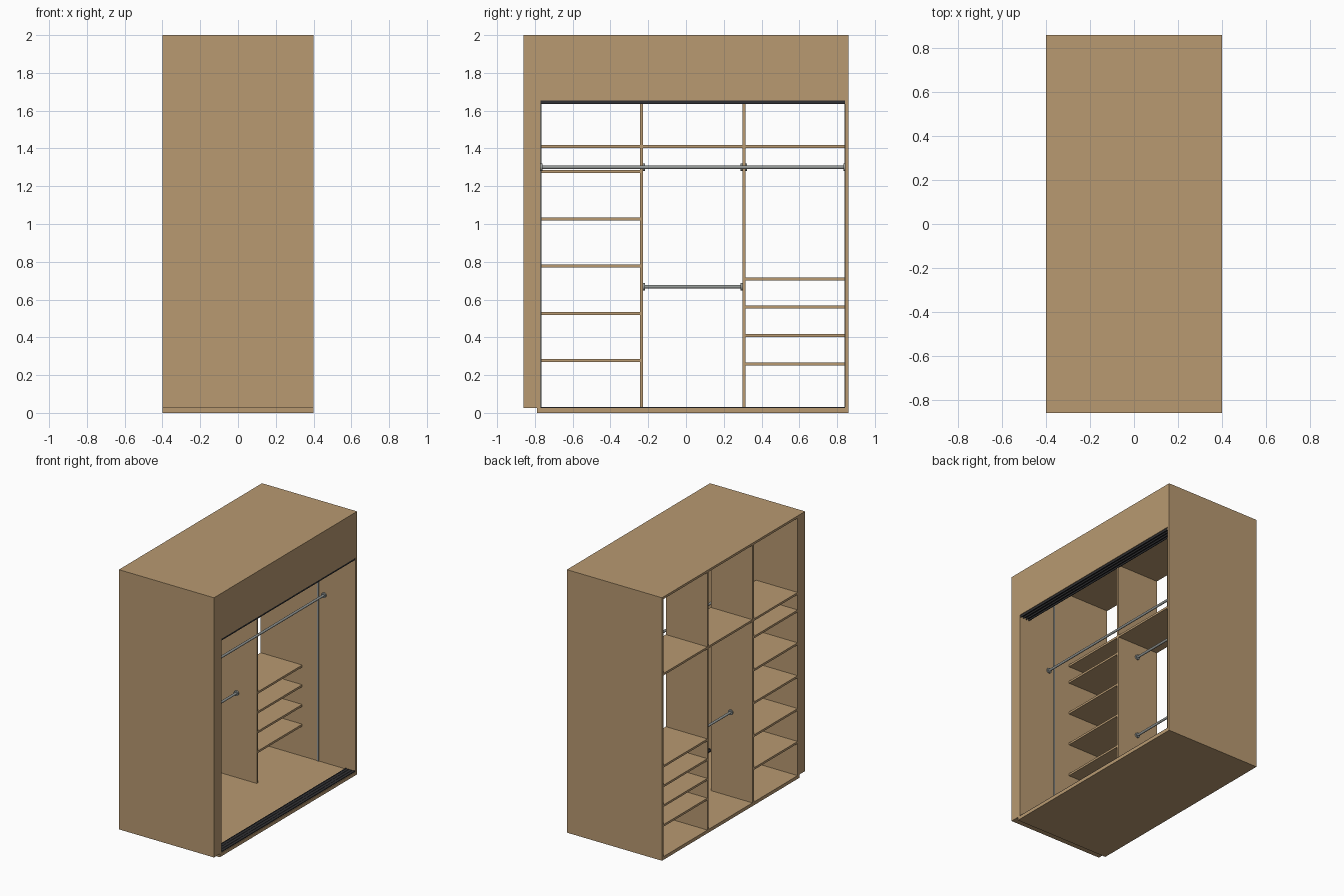
import bpy, bmesh, math
from mathutils import Matrix

if "Cube" in bpy.data.objects:
    bpy.data.objects.remove(bpy.data.objects["Cube"])


def material(name, rgb):
    m = bpy.data.materials.new(name)
    m.diffuse_color = (*rgb, 1)
    m.use_nodes = True
    m.node_tree.nodes["Principled BSDF"].inputs["Base Color"].default_value = m.diffuse_color
    return m


WOOD = material("oak wood", (0.48, 0.32, 0.165))
STEEL = material("brushed steel", (0.30, 0.32, 0.31))
BLACK = material("dark track", (0.03, 0.03, 0.033))


def finish(bm, name, mat):
    mesh = bpy.data.meshes.new(name)
    bm.to_mesh(mesh)
    bm.free()
    mesh.materials.append(mat)
    obj = bpy.data.objects.new(name, mesh)
    bpy.context.collection.objects.link(obj)
    return obj


def add_box(bm, x, y, z):
    size = [b - a for a, b in (x, y, z)]
    mid = [(a + b) / 2 for a, b in (x, y, z)]
    bmesh.ops.create_cube(bm, size=1, matrix=Matrix.Translation(mid) @ Matrix.Diagonal((*size, 1)))


def box(name, x, y, z, mat=WOOD):
    bm = bmesh.new()
    add_box(bm, x, y, z)
    return finish(bm, name, mat)


def rod(name, x, z, y0, y1):
    # hanging tube with a round mounting flange at each end
    bm = bmesh.new()
    for a, b, r in ((y0, y1, 0.009), (y0, y0 + 0.01, 0.019), (y1 - 0.01, y1, 0.019)):
        place = Matrix.Translation((x, (a + b) / 2, z)) @ Matrix.Rotation(math.pi / 2, 4, 'X')
        bmesh.ops.create_cone(bm, cap_ends=True, segments=24, radius1=r, radius2=r,
                              depth=b - a, matrix=place)
    for f in bm.faces:
        f.smooth = len(f.verts) == 4
    for e in bm.edges:
        e.smooth = all(f.smooth for f in e.link_faces)
    return finish(bm, name, STEEL)


def track(name, z0, z1, lips_down):
    # double sliding-door channel: a flat plate with four lips
    bm = bmesh.new()
    t = 0.005
    plate = (z1 - t, z1) if lips_down else (z0, z0 + t)
    lips = (z0, z1 - t) if lips_down else (z0 + t, z1)
    add_box(bm, (0.315, 0.395), (INNER_L, INNER_R), plate)
    for x in (0.315, 0.339, 0.365, 0.389):
        add_box(bm, (x, x + 0.006), (INNER_L, INNER_R), lips)
    return finish(bm, name, BLACK)


INNER_L, INNER_R = -0.77, 0.843
X0, X1, FRONT = -0.4, 0.4, -0.05

# carcass
box("base_panel", (X0, X1), (-0.79, 0.86), (0, 0.025))
box("thick_side_wall", (X0, X1), (-0.86, INNER_L), (0.025, 2))
box("thin_side_wall", (X0, X1), (INNER_R, 0.86), (0.025, 2))
box("roof_panel", (X0, X1), (INNER_L, INNER_R), (1.983, 2))
box("front_fascia", (0.38, X1), (INNER_L, INNER_R), (1.653, 1.983))

# dividers form three bays
DIVS = [(-0.243, -0.227), (0.298, 0.314)]
for i, d in enumerate(DIVS):
    box(f"divider_{i + 1}", (X0, FRONT), d, (0.025, 1.983))
bays = [(INNER_L, DIVS[0][0]), (DIVS[0][1], DIVS[1][0]), (DIVS[1][1], INNER_R)]

# shelves per bay
levels = [(1.41, 1.277, 1.027, 0.777, 0.527, 0.277), (1.41,), (1.41, 0.71, 0.56, 0.41, 0.26)]
for b, (bay, zs) in enumerate(zip(bays, levels)):
    for i, z in enumerate(zs):
        box(f"shelf_bay{b + 1}_{i + 1}", (X0, FRONT), bay, (z - 0.008, z + 0.008))

# hanging rods
rod("front_rod", 0.135, 1.30, INNER_L, INNER_R)
rod("middle_upper_rod", -0.22, 1.30, *bays[1])
rod("middle_lower_rod", -0.22, 0.668, *bays[1])
rod("end_bay_rod", -0.22, 1.30, *bays[2])

# vertical metal strips on the inner side walls
box("wall_strip_left", (0.08, 0.092), (INNER_L, INNER_L + 0.005), (0.025, 1.983), STEEL)
box("wall_strip_right", (0.08, 0.092), (INNER_R - 0.005, INNER_R), (0.025, 1.983), STEEL)

# sliding door tracks
track("top_track", 1.636, 1.653, True)
track("bottom_track", 0.025, 0.032, False)
